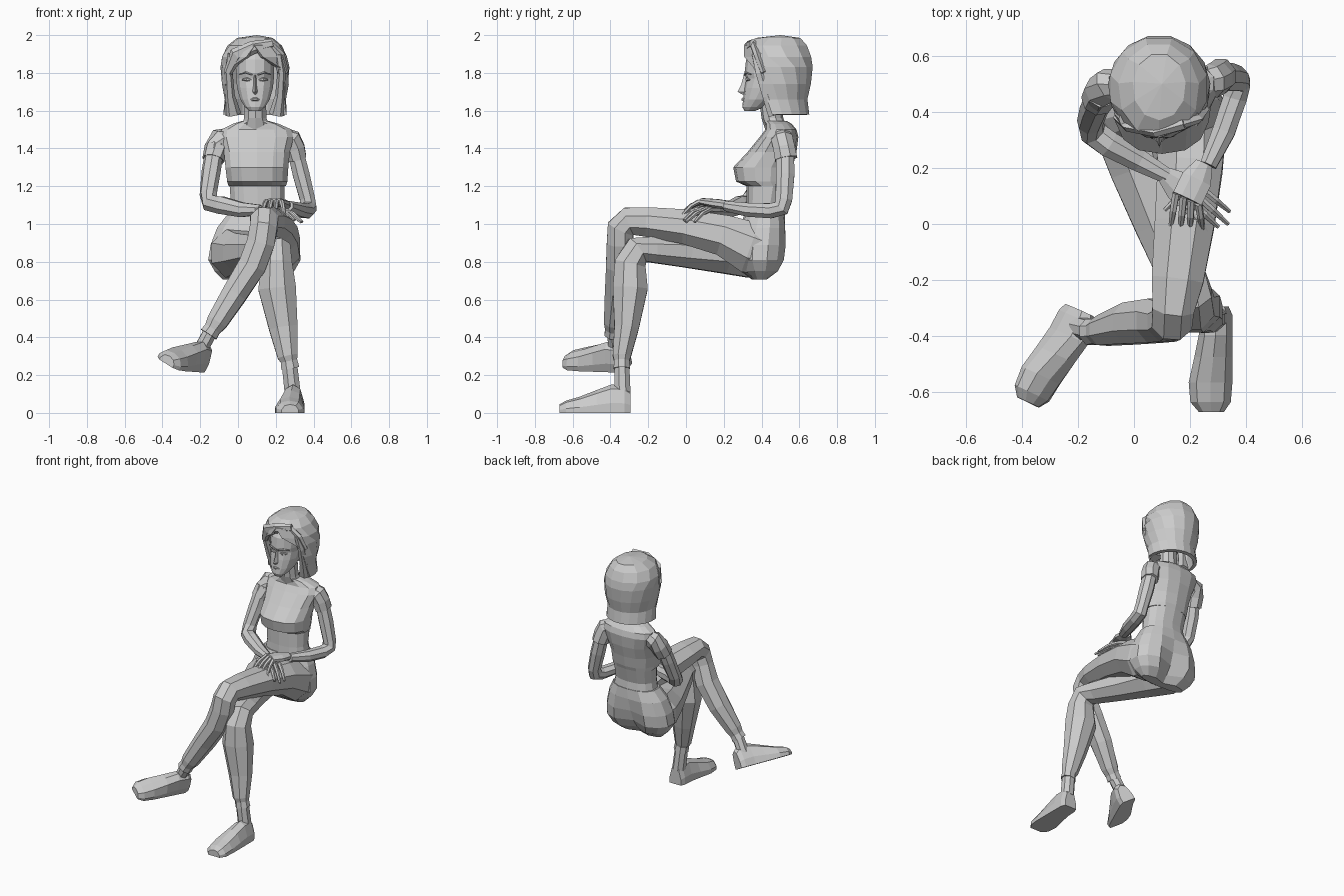
import bpy, bmesh
from math import sin, cos, pi, radians
from mathutils import Vector, Matrix


def loft(name, rings, closed=True, caps=True, matrix=None):
    """Flat-shaded skin over a list of equal-length point rings."""
    bm = bmesh.new()
    rows = [[bm.verts.new(p) for p in r] for r in rings]
    n = len(rows[0])
    for a, b in zip(rows, rows[1:]):
        for i in range(n if closed else n - 1):
            j = (i + 1) % n
            bm.faces.new((a[i], a[j], b[j], b[i]))
    if caps and closed:
        bm.faces.new(rows[0])
        bm.faces.new(rows[-1])
    bmesh.ops.remove_doubles(bm, verts=bm.verts, dist=0.0005)
    bmesh.ops.recalc_face_normals(bm, faces=bm.faces)
    me = bpy.data.meshes.new(name)
    bm.to_mesh(me)
    bm.free()
    ob = bpy.data.objects.new(name, me)
    bpy.context.collection.objects.link(ob)
    if matrix:
        ob.matrix_world = matrix
    return ob


def tube(name, path, side=(1, 0, 0), sides=8):
    """Limb through (x, y, z, r_side, r_depth) rings, turned to follow the path."""
    pts = [Vector(p[:3]) for p in path]
    rings = []
    for i, p in enumerate(path):
        t = Vector((0, 0, 0))
        if i:
            t += (pts[i] - pts[i - 1]).normalized()
        if i < len(pts) - 1:
            t += (pts[i + 1] - pts[i]).normalized()
        t.normalize()
        v = t.cross(Vector(side)).normalized()
        u = v.cross(t)
        ang = [2 * pi * (k + 0.5) / sides for k in range(sides)]
        rings.append([pts[i] + u * cos(a) * p[3] + v * sin(a) * p[4] for a in ang])
    return loft(name, rings)


def stack(name, levels, sides=14, power=0.85, cleft=()):
    """Body section from horizontal rings (z, centre x, half width, front y, back y)."""
    def s(v):
        return abs(v) ** power * (1 if v > 0 else -1)
    rings = []
    for i, (z, cx, hw, yf, yb) in enumerate(levels):
        cy, ry = (yf + yb) / 2, (yb - yf) / 2
        ring = [[cx + hw * s(cos(a)), cy + ry * s(sin(a)), z]
                for a in [2 * pi * (k + 0.5) / sides for k in range(sides)]]
        if i < len(cleft):
            ring[sides // 4][1] -= cleft[i]  # rear middle point pulled in
        rings.append(ring)
    return loft(name, rings)


# Torso: hips, waist, shirt with hem, neck
stack("hips", [(0.705, 0.087, 0.17, 0.35, 0.43), (0.75, 0.087, 0.215, 0.29, 0.495),
               (0.81, 0.087, 0.25, 0.25, 0.53), (0.89, 0.09, 0.24, 0.25, 0.54),
               (0.98, 0.095, 0.21, 0.28, 0.535), (1.05, 0.105, 0.165, 0.31, 0.525)],
      cleft=(0.03, 0.06, 0.055, 0.035, 0.01))
stack("waist", [(1.02, 0.105, 0.16, 0.315, 0.525), (1.1, 0.105, 0.145, 0.32, 0.515),
                (1.24, 0.1, 0.15, 0.32, 0.55)])
stack("shirt", [(1.2, 0.102, 0.155, 0.32, 0.54), (1.225, 0.102, 0.163, 0.265, 0.55),
                (1.3, 0.1, 0.17, 0.25, 0.565), (1.38, 0.1, 0.178, 0.325, 0.585),
                (1.46, 0.1, 0.2, 0.39, 0.595), (1.5, 0.098, 0.19, 0.42, 0.585),
                (1.53, 0.094, 0.125, 0.42, 0.56), (1.545, 0.092, 0.075, 0.41, 0.535)])
stack("neck", [(1.5, 0.092, 0.085, 0.42, 0.54), (1.56, 0.092, 0.062, 0.4, 0.515),
               (1.68, 0.09, 0.06, 0.385, 0.51)], 10, 1)

# Head and face
stack("head", [(1.597, 0.09, 0.03, 0.31, 0.36), (1.62, 0.09, 0.055, 0.298, 0.42),
               (1.66, 0.09, 0.08, 0.302, 0.48), (1.72, 0.09, 0.097, 0.308, 0.55),
               (1.77, 0.09, 0.102, 0.318, 0.58), (1.80, 0.09, 0.104, 0.31, 0.59),
               (1.87, 0.09, 0.102, 0.318, 0.59), (1.94, 0.09, 0.075, 0.36, 0.55)], 14, 0.9)
loft("nose", [[(0.09 - w, 0.33, z), (0.09, y, z), (0.09 + w, 0.33, z)]
              for w, y, z in [(0.01, 0.306, 1.79), (0.014, 0.293, 1.74),
                              (0.022, 0.273, 1.7), (0.016, 0.3, 1.685)]])
tube("lips", [(0.062, 0.312, 1.655, 0.003, 0.003), (0.082, 0.3, 1.66, 0.007, 0.009),
              (0.098, 0.3, 1.66, 0.007, 0.009), (0.118, 0.312, 1.655, 0.003, 0.003)],
     (0, 1, 0), 6)
for sx, side in ((-1, "right"), (1, "left")):
    x = lambda d: 0.09 + sx * d
    tube(side + "_brow", [(x(0.015), 0.311, 1.79, 0.006, 0.005), (x(0.05), 0.316, 1.802, 0.006, 0.006),
                          (x(0.08), 0.343, 1.792, 0.004, 0.003)], (0, 1, 0), 5)
    tube(side + "_eye", [(x(0.02), 0.322, 1.762, 0.004, 0.003), (x(0.042), 0.322, 1.766, 0.008, 0.011),
                         (x(0.068), 0.338, 1.764, 0.004, 0.003)], (0, 1, 0), 6)
    # side locks behind the cheeks, flaring to the jaw
    tube(side + "_hair_lock", [(x(0.125), 0.375, 1.90, 0.03, 0.02), (x(0.14), 0.395, 1.80, 0.03, 0.022),
                               (x(0.133), 0.435, 1.68, 0.035, 0.026), (x(0.115), 0.465, 1.58, 0.035, 0.042)],
         (0, 1, 0), 6)

# Bob haircut: rings left open over the face, thickened
hair = []
for z, cx, cy, rx, ry, gap in [(2.0, 0.1, 0.5, 0, 0, 0), (1.985, 0.09, 0.49, 0.095, 0.12, 0),
                               (1.945, 0.088, 0.477, 0.145, 0.17, 0), (1.885, 0.088, 0.486, 0.178, 0.183, 14),
                               (1.83, 0.09, 0.488, 0.183, 0.187, 45), (1.74, 0.092, 0.482, 0.178, 0.182, 62),
                               (1.66, 0.092, 0.48, 0.162, 0.165, 72), (1.58, 0.09, 0.485, 0.17, 0.17, 80)]:
    arc = [radians(gap + (360 - 2 * gap) * k / 11) for k in range(12)]
    hair.append([(cx + rx * sin(a), cy - ry * cos(a), z) for a in arc])
ob = loft("hair", hair, closed=False)
mod = ob.modifiers.new("thickness", "SOLIDIFY")
mod.thickness = 0.025
mod.offset = -1
# swept fringe, parted on one side
tube("long_fringe", [(0.18, 0.355, 1.955, 0.02, 0.025), (0.08, 0.325, 1.935, 0.018, 0.035),
                     (-0.01, 0.345, 1.895, 0.018, 0.04), (-0.055, 0.38, 1.80, 0.015, 0.022)], (0, 1, 0), 6)
tube("short_fringe", [(0.16, 0.355, 1.95, 0.02, 0.025), (0.22, 0.375, 1.89, 0.018, 0.03),
                      (0.25, 0.41, 1.80, 0.015, 0.02)], (0, 1, 0), 6)

# Arms with sleeves
tube("right_sleeve", [(-0.05, 0.505, 1.455, 0.05, 0.055), (-0.09, 0.495, 1.445, 0.06, 0.068),
                      (-0.115, 0.47, 1.40, 0.062, 0.066), (-0.13, 0.44, 1.34, 0.06, 0.06)], (0.5, 0.85, 0))
tube("right_arm", [(-0.12, 0.46, 1.42, 0.045, 0.05), (-0.142, 0.41, 1.28, 0.048, 0.052),
                   (-0.157, 0.36, 1.16, 0.045, 0.048), (-0.145, 0.325, 1.11, 0.05, 0.05),
                   (-0.09, 0.285, 1.1, 0.05, 0.05), (0.02, 0.225, 1.075, 0.043, 0.042),
                   (0.12, 0.17, 1.075, 0.03, 0.028)], (0.5, 0.85, 0))
tube("left_sleeve", [(0.245, 0.505, 1.46, 0.05, 0.055), (0.28, 0.51, 1.445, 0.06, 0.062),
                     (0.298, 0.52, 1.40, 0.06, 0.062), (0.312, 0.53, 1.345, 0.055, 0.064)])
tube("left_arm", [(0.295, 0.525, 1.42, 0.045, 0.05), (0.335, 0.525, 1.26, 0.048, 0.053),
                  (0.368, 0.518, 1.13, 0.043, 0.048), (0.372, 0.505, 1.085, 0.046, 0.048),
                  (0.36, 0.45, 1.07, 0.046, 0.043), (0.32, 0.33, 1.075, 0.044, 0.04),
                  (0.265, 0.21, 1.095, 0.032, 0.028)])


def hand(name, wrist, knuckle, tips, thumb):
    """Flat palm, four bent fingers spread across the knuckles, and a thumb."""
    w, k = Vector(wrist), Vector(knuckle)
    d = (k - w).normalized()
    across = Vector((-d.y, d.x, 0)).normalized()
    tube(name + "_palm", [(*w, 0.034, 0.026), (*w.lerp(k, 0.45), 0.06, 0.025), (*k, 0.06, 0.018)], across)
    # tips are listed along the same direction as the knuckle spread
    spots = [(k + across * (-0.045 + 0.03 * i), Vector(t)) for i, t in enumerate(tips)]
    if (spots[0][0] - spots[3][0]).dot(spots[0][1] - spots[3][1]) < 0:
        spots = [(a[0], b[1]) for a, b in zip(spots, spots[::-1])]
    for i, (a, b) in enumerate(spots + [(w.lerp(k, 0.4), Vector(thumb))]):
        m = a.lerp(b, 0.5) + Vector((0, 0, 0.012))
        tube(f"{name}_finger_{i}", [(*a, 0.014, 0.013), (*m, 0.013, 0.012), (*b, 0.008, 0.008)], across, 6)


hand("left_hand", (0.25, 0.215, 1.1), (0.19, 0.09, 1.12),
     [(0.13, -0.015, 1.06), (0.165, -0.03, 1.05), (0.2, -0.03, 1.05), (0.245, -0.02, 1.045)],
     (0.11, 0.05, 1.085))
hand("right_hand", (0.11, 0.175, 1.075), (0.215, 0.09, 1.075),
     [(0.265, -0.03, 1.03), (0.3, -0.01, 1.02), (0.335, 0.0, 1.01), (0.34, 0.045, 1.01)],
     (0.21, 0.03, 1.07))

# Trouser legs, left crossed over right, with gathered cuffs
tube("left_trouser", [(0.2, 0.43, 0.85, 0.12, 0.13), (0.2, 0.34, 0.875, 0.138, 0.148),
                      (0.2, 0.2, 0.94, 0.125, 0.118),
                      (0.18, 0.0, 0.985, 0.115, 0.1), (0.155, -0.2, 1.01, 0.1, 0.085),
                      (0.14, -0.3, 1.015, 0.08, 0.082), (0.135, -0.345, 0.975, 0.078, 0.08),
                      (0.12, -0.35, 0.9, 0.08, 0.075), (0.075, -0.345, 0.78, 0.08, 0.085),
                      (-0.018, -0.355, 0.63, 0.072, 0.08), (-0.112, -0.38, 0.48, 0.06, 0.058),
                      (-0.135, -0.383, 0.445, 0.048, 0.048), (-0.155, -0.385, 0.415, 0.052, 0.05)])
tube("left_ankle", [(-0.14, -0.383, 0.44, 0.04, 0.04), (-0.2, -0.37, 0.33, 0.04, 0.042)])
tube("right_trouser", [(-0.025, 0.43, 0.84, 0.12, 0.13), (-0.015, 0.34, 0.845, 0.138, 0.14),
                       (0.03, 0.2, 0.845, 0.125, 0.115),
                       (0.1, 0.0, 0.855, 0.105, 0.092), (0.17, -0.18, 0.865, 0.09, 0.075),
                       (0.2, -0.26, 0.86, 0.085, 0.08), (0.205, -0.295, 0.79, 0.088, 0.09),
                       (0.207, -0.295, 0.66, 0.108, 0.1), (0.24, -0.315, 0.45, 0.082, 0.07),
                       (0.263, -0.34, 0.3, 0.058, 0.052), (0.27, -0.34, 0.275, 0.048, 0.044),
                       (0.277, -0.34, 0.235, 0.052, 0.047)])
tube("right_ankle", [(0.272, -0.34, 0.26, 0.044, 0.043), (0.29, -0.335, 0.1, 0.046, 0.045)])


def shoe(name, origin, toe, up):
    """Flat-soled slip-on, built heel to toe, then aimed."""
    rings = [[(cx - w, y, 0), (cx - w, y, h * 0.35), (cx - w * 0.65, y, h * 0.85), (cx, y, h),
              (cx + w * 0.65, y, h * 0.85), (cx + w, y, h * 0.35), (cx + w, y, 0)]
             for y, w, cx, h in [(0.05, 0.045, 0.005, 0.12), (0.02, 0.058, 0.005, 0.145),
                                 (-0.05, 0.06, 0.003, 0.15), (-0.13, 0.068, -0.005, 0.12),
                                 (-0.22, 0.078, -0.015, 0.085), (-0.29, 0.072, -0.015, 0.065),
                                 (-0.325, 0.045, -0.012, 0.045)]]
    y = -Vector(toe).normalized()
    x = y.cross(Vector(up)).normalized()
    m = Matrix((x, y, x.cross(y))).transposed().to_4x4()
    loft(name, rings, matrix=Matrix.Translation(origin) @ m)


shoe("right_shoe", (0.288, -0.345, 0.0), (0, -1, 0), (0, 0, 1))
shoe("left_shoe", (-0.235, -0.345, 0.245), (-0.42, -0.9, 0.03), (0.5, -0.1, 0.86))
